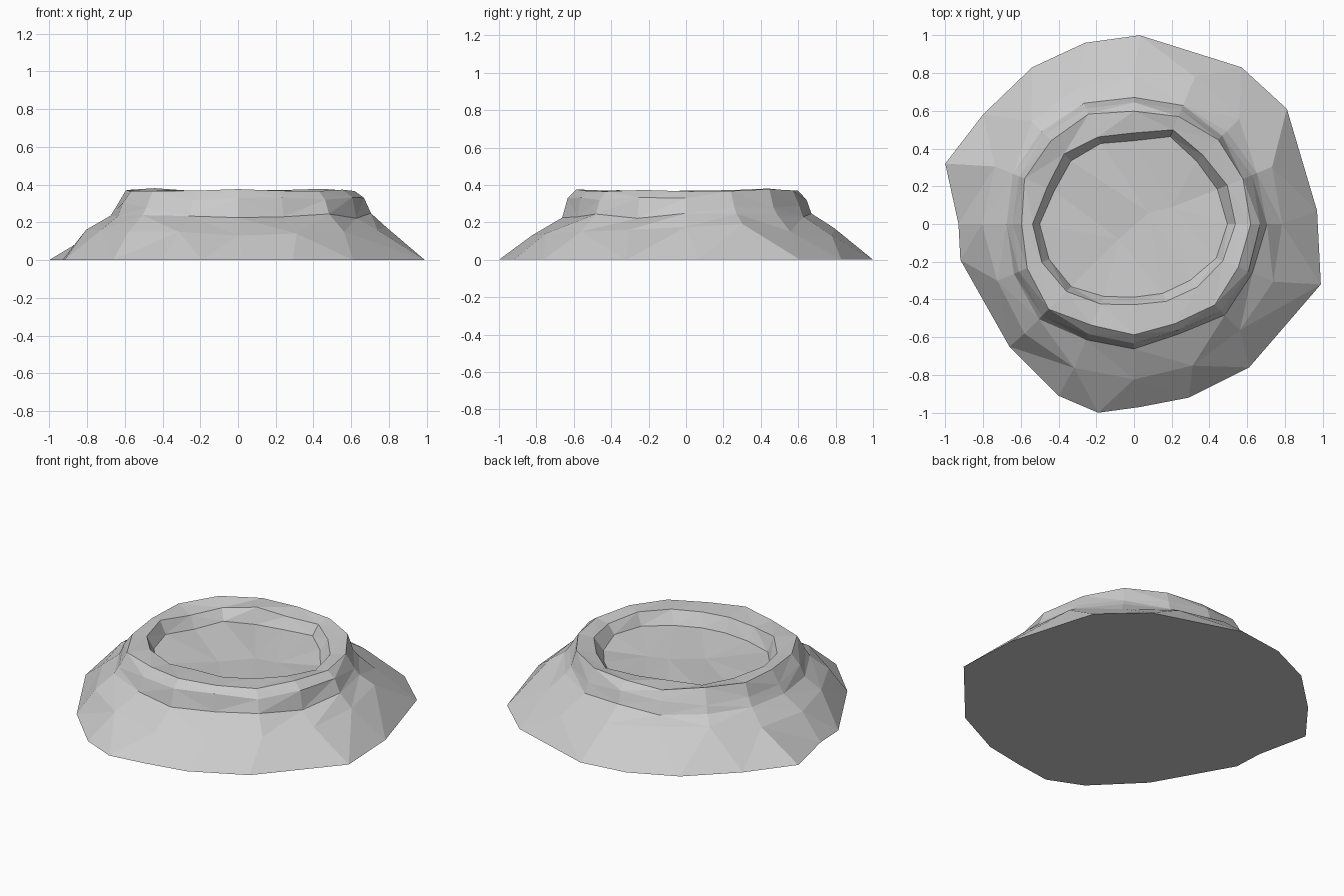
import bpy, bmesh, random
from math import sin, cos, pi
from mathutils import Vector
from mathutils.geometry import delaunay_2d_cdt

if "Cube" in bpy.data.objects:
    bpy.data.objects.remove(bpy.data.objects["Cube"])

random.seed(4)
N = 16
STEP = 2 * pi / N

# Irregular footprint on the ground
base = [(.97, .07), (.81, .61), (.57, .83), (.03, 1), (-.26, .96), (-.54, .83),
        (-.80, .58), (-1, .32), (-.93, 0), (-.92, -.19), (-.66, -.65), (-.40, -.91),
        (-.19, -1), (.03, -.97), (.29, -.92), (.61, -.76), (.99, -.32)]

# Radii every 22.5 degrees, counter-clockwise from +x
ledge = [.79, .80, .79, .85, .80, .78, .76, .79, .80, .79, .82, .83, .83, .82, .80, .79]
ledge_z = [.175, .19, .15, .13, .17, .20, .20, .16, .16, .16, .15, .15, .13, .14, .15, .16]
rim = [.69, .69, .68, .67, .66, .68, .68, .68, .66, .68, .70, .65, .65, .62, .67, .67]
lip = [.54, .53, .52, .54, .48, .50, .52, .50, .54, .53, .51, .46, .43, .44, .47, .51]

points, heights, edges = [], [], []


def loop(xy, zs):
    """Add one closed contour of the mound."""
    start, n = len(points), len(xy)
    points.extend(Vector(p) for p in xy)
    heights.extend(zs)
    edges.extend((start + i, start + (i + 1) % n) for i in range(n))


def ring(radii, z, grow=0.0, jitter=0.01, rough=0.01):
    """Add a contour from radii, with a seeded rough edge."""
    xy = []
    for i, r in enumerate(radii):
        r += grow + random.uniform(-rough, rough)
        a = STEP * i
        xy.append((r * cos(a), r * sin(a)))
    zs = z if isinstance(z, list) else [z + random.uniform(-jitter, jitter) for _ in radii]
    loop(xy, zs)


# Contours: ground, slope ledge, foot of rim, shoulder, crest, inner lip, crater floor
loop(base, [0.0] * len(base))
ring(ledge, ledge_z)
ring(rim, .235, grow=.012, jitter=.015, rough=.004)
ring(rim, .305, grow=-.015, jitter=.03, rough=.008)
ring(rim, .373, grow=-.06, jitter=.008, rough=.012)
ring(lip, .36, jitter=.012, rough=.005)
ring(lip, .285, grow=-.045, jitter=.008, rough=.008)
for x, y, z in [(-.08, -.08, .265), (.08, .06, .275), (.2, .09, .27)]:
    points.append(Vector((x, y)))
    heights.append(z)

# Triangulate the contours into faceted rock and close the underside
co, _, tris, origin, _, _ = delaunay_2d_cdt(points, edges, [], 1, 1e-6)
bm = bmesh.new()
verts = [bm.verts.new((p.x, p.y, heights[o[0]] if o else .2)) for p, o in zip(co, origin)]
for t in tris:
    bm.faces.new([verts[i] for i in t])
rim_edges = [e for e in bm.edges if e.is_boundary]
bmesh.ops.holes_fill(bm, edges=rim_edges, sides=0)
bmesh.ops.recalc_face_normals(bm, faces=bm.faces)
mesh = bpy.data.meshes.new("crater_mound")
bm.to_mesh(mesh)
bm.free()
obj = bpy.data.objects.new("crater_mound", mesh)
bpy.context.collection.objects.link(obj)
